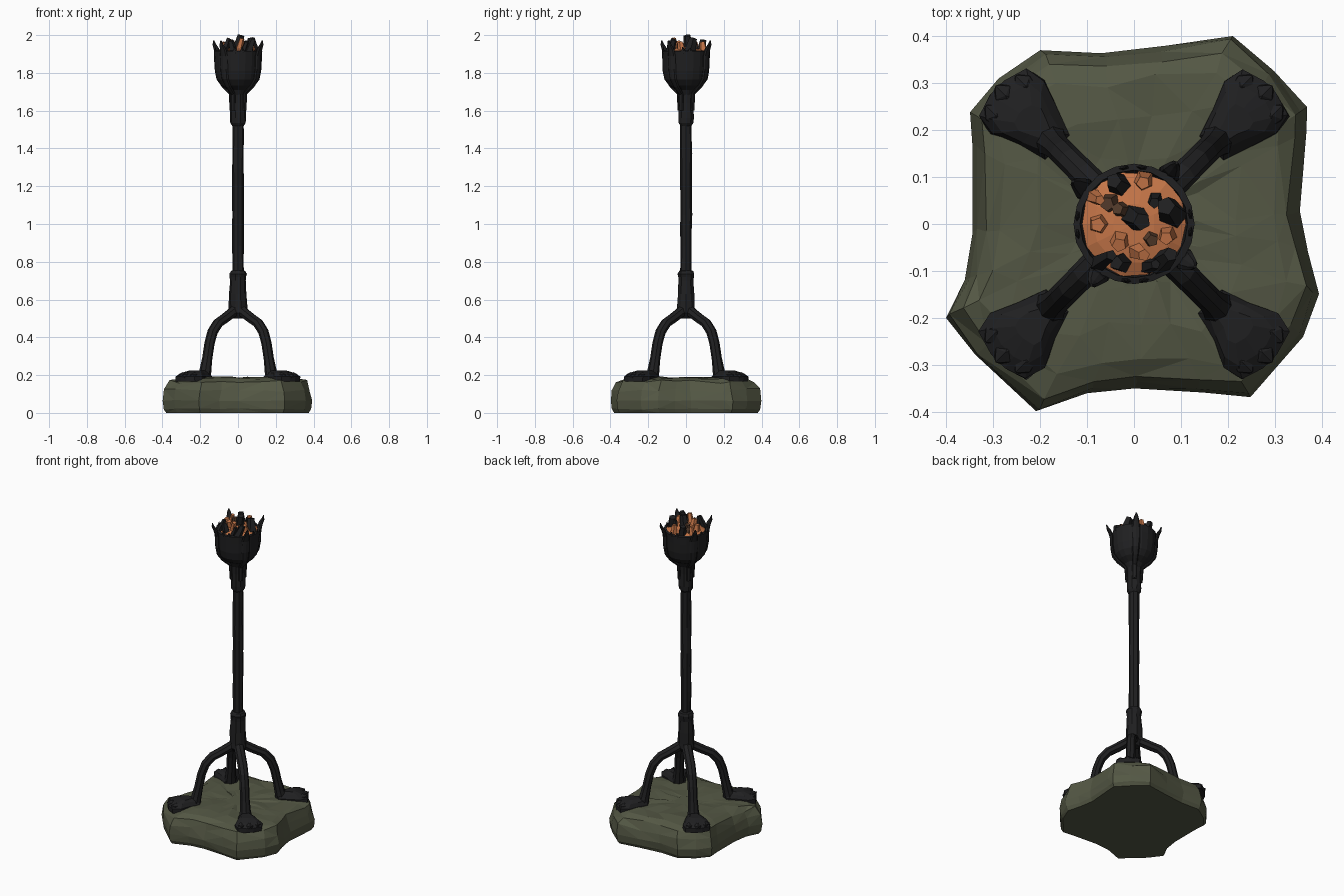
import bpy, bmesh, math, random
from mathutils import Vector, Matrix

if "Cube" in bpy.data.objects:
    bpy.data.objects.remove(bpy.data.objects["Cube"])

random.seed(7)


def material(name, rgb):
    m = bpy.data.materials.new(name)
    m.diffuse_color = (*rgb, 1)
    m.use_nodes = True
    m.node_tree.nodes["Principled BSDF"].inputs["Base Color"].default_value = m.diffuse_color
    return m


IRON = material("black iron", (0.014, 0.014, 0.015))
STONE = material("mossy stone", (0.088, 0.096, 0.058))
GLOW = material("ember orange", (0.56, 0.18, 0.065))
CHAR = material("scorched brown", (0.09, 0.045, 0.025))


def finish(bm, name, mat):
    bmesh.ops.recalc_face_normals(bm, faces=bm.faces[:])
    mesh = bpy.data.meshes.new(name)
    bm.to_mesh(mesh)
    bm.free()
    mesh.materials.append(mat)
    obj = bpy.data.objects.new(name, mesh)
    bpy.context.collection.objects.link(obj)
    return obj


def skin(bm, rings, caps=True):
    """Bridge a list of closed point rings."""
    vs = [[bm.verts.new(p) for p in ring] for ring in rings]
    n = len(vs[0])
    for a, b in zip(vs, vs[1:]):
        for i in range(n):
            j = (i + 1) % n
            bm.faces.new((a[i], a[j], b[j], b[i]))
    if caps:
        bm.faces.new(vs[0][::-1])
        bm.faces.new(vs[-1])
    return vs


def lathe(name, profile, sides, mat, rough=0.0):
    rings = []
    for r, z in profile:
        ring = []
        for i in range(sides):
            a = math.tau * i / sides
            q = r + random.uniform(-rough, rough)
            ring.append((q * math.cos(a), q * math.sin(a), z))
        rings.append(ring)
    bm = bmesh.new()
    skin(bm, rings)
    return finish(bm, name, mat)


def sweep(bm, path, angle):
    """Tube in a vertical radial plane; path rows: radius out, z, half width, half thickness."""
    out = Vector((math.cos(angle), math.sin(angle), 0))
    side = Vector((-out.y, out.x, 0))
    pts = [out * p[0] + Vector((0, 0, p[1])) for p in path]
    rings = []
    for i, p in enumerate(path):
        t = (pts[min(i + 1, len(pts) - 1)] - pts[max(i - 1, 0)]).normalized()
        up = side.cross(t)
        rings.append([pts[i] + side * p[2] * math.cos(k * math.tau / 8)
                      + up * p[3] * math.sin(k * math.tau / 8) for k in range(8)])
    skin(bm, rings)


# Rough stone slab from an irregular outline
outline = [(-.20, .37), (-.07, .365), (.07, .38), (.21, .40), (.30, .325), (.37, .25), (.368, .2),
           (.355, .03), (.37, -.06), (.395, -.15), (.36, -.24), (.25, -.37), (.15, -.36),
           (0, -.35), (-.10, -.36), (-.21, -.40), (-.34, -.28), (-.40, -.20),
           (-.36, -.12), (-.345, -.02), (-.345, .17), (-.35, .24), (-.29, .31)]
levels = [(.95, 0, 0), (.985, .02, .004), (1, .065, .003), (.985, .12, .012), (.93, .165, .01),
          (.84, .183, .006), (.62, .187, .006), (.38, .186, .006), (.16, .184, .003)]
rings = []
for s, z, j in levels:
    w = j if s > .9 else j * 3
    rings.append([(x * s - random.uniform(0, w) * (1 if x > 0 else -1),
                   y * s - random.uniform(0, w) * (1 if y > 0 else -1),
                   z + random.uniform(-j, j)) for x, y in outline])
bm = bmesh.new()
skin(bm, rings)
bmesh.ops.triangulate(bm, faces=[f for f in bm.faces if len(f.verts) == 4])
finish(bm, "stone_base", STONE)

# Four bent legs
leg_path = [(.0, .56, .028, .028), (.045, .53, .03, .028), (.10, .50, .03, .027),
            (.15, .475, .029, .027), (.19, .43, .028, .027), (.213, .37, .028, .026),
            (.23, .29, .028, .026), (.243, .23, .032, .03), (.255, .175, .04, .035)]
bm = bmesh.new()
for k in range(4):
    sweep(bm, leg_path, math.radians(45 + 90 * k))
legs = finish(bm, "bent_legs", IRON)

# Splayed feet: a flared pad with three toes each
bm = bmesh.new()
for k in range(4):
    turn = Matrix.Rotation(math.radians(45 + 90 * k), 4, 'Z')
    pad = [(.23, .035), (.29, .055), (.35, .08), (.395, .07), (.41, .02)]
    loop = [(x, y) for x, y in pad] + [(x, -y) for x, y in pad[::-1]]
    foot = []
    for s, z in ((1.0, .165), (1.0, .192), (.75, .212), (.4, .225)):
        foot.append([turn @ Vector((.29 + (x - .29) * s, y * s + random.uniform(-.004, .004), z))
                     for x, y in loop])
    skin(bm, foot)
    for y, x in ((-.045, .37), (0, .385), (.045, .37)):
        m = turn @ Matrix.Translation((x, y, .194)) @ Matrix.Diagonal((.034, .024, .022, 1))
        bmesh.ops.create_icosphere(bm, subdivisions=1, radius=1, matrix=m)
finish(bm, "clawed_feet", IRON)

# Stem with lower collar and upper socket
lathe("lower_collar", [(.03, .50), (.052, .53), (.049, .56), (.046, .63), (.041, .70),
                       (.044, .72), (.046, .735), (.040, .75), (.03, .755)], 10, IRON, .002)
lathe("stem", [(.031, .72 + .082 * i) for i in range(11)], 8, IRON, .0022)
lathe("upper_socket", [(.03, 1.52), (.041, 1.535), (.043, 1.56), (.041, 1.64),
                       (.043, 1.69), (.055, 1.715)], 10, IRON, .0015)

# Hollow fire cup
lathe("fire_cup", [(.04, 1.68), (.055, 1.71), (.09, 1.733), (.114, 1.765), (.123, 1.81),
                   (.126, 1.87), (.128, 1.915), (.114, 1.918), (.110, 1.88), (.09, 1.80)],
      20, IRON, .001)

# Four ribs that rise from the socket and curl out as prongs
rib = [(.042, 1.60, .012, .008), (.046, 1.69, .014, .010), (.092, 1.732, .018, .010),
       (.119, 1.77, .022, .010), (.128, 1.82, .024, .009), (.130, 1.89, .024, .010),
       (.139, 1.925, .02, .011), (.153, 1.95, .012, .008), (.158, 1.972, .003, .003)]
bm = bmesh.new()
for deg in (55, 145, 235, 325):
    sweep(bm, rib, math.radians(deg))
finish(bm, "cup_prongs", IRON)

# Small broken points along the rim between prongs
bm = bmesh.new()
for deg in (10, 82, 100, 172, 190, 262, 280, 352):
    m = (Matrix.Rotation(math.radians(deg), 4, 'Z') @ Matrix.Translation((.121, 0, 1.92))
         @ Matrix.Diagonal((.5, 1.2, 1, 1)))
    bmesh.ops.create_cone(bm, cap_ends=True, segments=5, radius1=.013, radius2=.003,
                          depth=random.uniform(.02, .035), matrix=m)
finish(bm, "rim_points", IRON)

# Glowing bed
lathe("ember_bed", [(.11, 1.88), (.112, 1.912), (.085, 1.925), (.045, 1.935), (.012, 1.938)],
      14, GLOW, .003)


def chunks(name, mat, spots):
    """Angular coal pieces: x, y, radius, top height."""
    bm = bmesh.new()
    for x, y, r, top in spots:
        m = (Matrix.Translation((x, y, (top + 1.90) / 2))
             @ Matrix.Rotation(random.uniform(-.35, .35), 4, 'X')
             @ Matrix.Rotation(random.uniform(-.35, .35), 4, 'Y')
             @ Matrix.Rotation(random.uniform(0, 3), 4, 'Z'))
        bmesh.ops.create_cone(bm, cap_ends=True, segments=5, radius1=r, radius2=r * .6,
                              depth=top - 1.90, matrix=m)
    return finish(bm, name, mat)


chunks("burnt_coals", IRON, [(-.035, .085, .028, 1.975), (.005, .012, .032, 2.0),
                             (.075, .028, .034, 1.985), (-.03, -.082, .025, 1.97),
                             (-.062, -.075, .02, 1.985), (.065, -.075, .026, 1.98),
                             (.035, -.088, .018, 1.965), (.045, .05, .02, 1.97)])
chunks("scorched_coals", CHAR, [(-.05, .045, .026, 1.955), (-.025, .03, .022, 1.965),
                                (.035, -.03, .022, 1.955)])
chunks("glowing_coals", GLOW, [(.02, .09, .024, 1.965), (-.075, .0, .026, 1.96),
                               (-.03, -.035, .026, 1.97), (.07, -.025, .024, 1.965),
                               (.01, -.06, .022, 1.985), (-.08, .055, .018, 1.965)])
